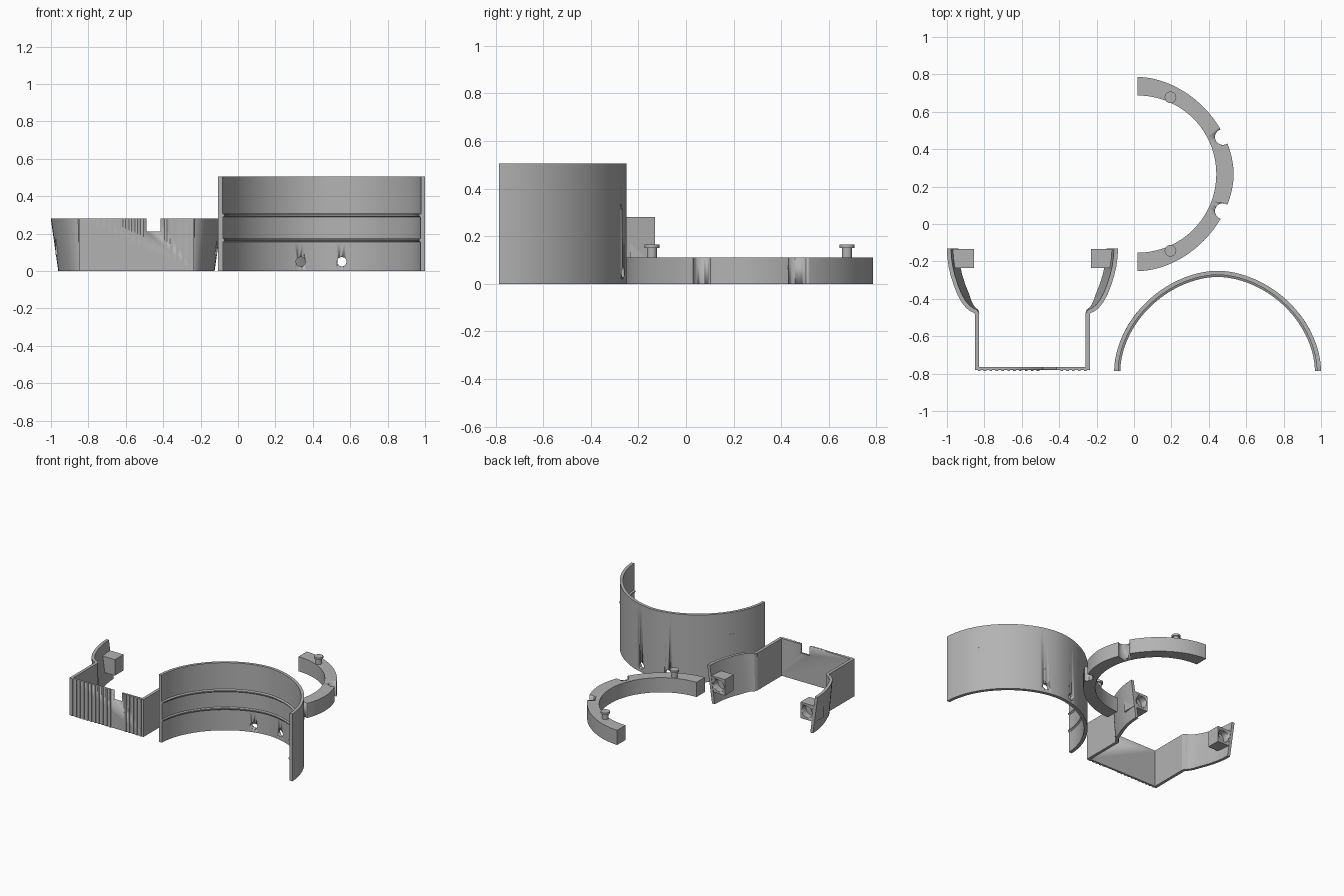
import bpy, bmesh, math

if "Cube" in bpy.data.objects:
    bpy.data.objects.remove(bpy.data.objects["Cube"])

grey = bpy.data.materials.new("plain grey")
grey.diffuse_color = (0.45, 0.45, 0.45, 1)
grey.use_nodes = True
grey.node_tree.nodes["Principled BSDF"].inputs["Base Color"].default_value = grey.diffuse_color


def finish(name, bm, smooth=True):
    bmesh.ops.remove_doubles(bm, verts=bm.verts, dist=1e-5)
    bmesh.ops.recalc_face_normals(bm, faces=bm.faces)
    me = bpy.data.meshes.new(name)
    bm.to_mesh(me)
    bm.free()
    me.materials.append(grey)
    ob = bpy.data.objects.new(name, me)
    bpy.context.collection.objects.link(ob)
    if smooth:
        bpy.ops.object.select_all(action='DESELECT')
        ob.select_set(True)
        bpy.context.view_layer.objects.active = ob
        bpy.ops.object.shade_smooth_by_angle(angle=math.radians(30))
    return ob


def loft(name, loops):
    """Closed solid through equal-length cross-sections, capped at both ends."""
    bm = bmesh.new()
    rows = [[bm.verts.new(p) for p in loop] for loop in loops]
    n = len(rows[0])
    for a, b in zip(rows, rows[1:]):
        for i in range(n):
            j = (i + 1) % n
            bm.faces.new((a[i], a[j], b[j], b[i]))
    bm.faces.new(rows[0])
    bm.faces.new(rows[-1][::-1])
    return finish(name, bm)


def box(name, x0, x1, y0, y1, z0, z1):
    return loft(name, [[(x0, y0, z), (x1, y0, z), (x1, y1, z), (x0, y1, z)] for z in (z0, z1)])


def rod(name, centre, r, length, axis='z'):
    """Cylinder starting at centre and running along +z or +y."""
    x, y, z = centre
    loops = []
    for d in (0, length):
        ring = [(r * math.cos(t * math.pi / 16), r * math.sin(t * math.pi / 16)) for t in range(32)]
        loops.append([(x + u, y + v, z + d) if axis == 'z' else (x + u, y + d, z + v) for u, v in ring])
    return loft(name, loops)


def cut(target, cutter):
    m = target.modifiers.new("cut", 'BOOLEAN')
    m.operation = 'DIFFERENCE'
    m.solver = 'EXACT'
    m.object = cutter
    bpy.context.view_layer.objects.active = target
    bpy.ops.object.modifier_apply(modifier=m.name)
    bpy.data.objects.remove(cutter, do_unlink=True)


def oval(a, b, t, n=1.85):
    """Point on a slightly pointed oval, t in radians."""
    c, s = math.cos(t), math.sin(t)
    f = lambda v: math.copysign(abs(v) ** (2 / n), v)
    return a * f(c), b * f(s)


# Tall half shell with two inner ribs
CX, CY = 0.447, -0.785
wall, rib = 0.022, 0.033
section = [(0, 0), (0, 0.505), (wall, 0.505), (wall, 0.308), (rib, 0.302), (rib, 0.295),
           (wall + .003, 0.288), (wall + .003, 0.175), (rib, 0.169), (rib, 0.162), (wall + .003, 0.154),
           (wall + .003, 0)]
loops = []
for i in range(73):
    t = math.pi * i / 72
    loop = []
    for d, z in section:
        x, y = oval(0.553 - d, 0.535 - d, t)
        loop.append((CX + x, CY + y, z))
    loops.append(loop)
shell = loft("half_shell", loops)
for x in (0.335, 0.555):
    cut(shell, rod("hole_cutter", (x, -0.5, 0.05), 0.025, 0.4, 'y'))

# Fine seam lines on the outside of the shell
for side in (0, 1):
    strips = []
    for i in range(9):
        t = math.radians(25 + i * 1.5)
        t = math.pi - t if side else t
        x, y = oval(0.5535, 0.5355, t)
        x2, y2 = oval(0.551, 0.533, t)
        strips.append([(CX + x, CY + y, .337), (CX + x, CY + y, .343),
                       (CX + x2, CY + y2, .343), (CX + x2, CY + y2, .337)])
    loft("shell_seam", strips)

# Half ring with two side notches
RX, RY = 0.02, 0.267
loops = []
for i in range(65):
    t = -math.pi / 2 + math.pi * i / 64
    ox, oy = oval(0.513, 0.519, t)
    ix, iy = 0.42 * math.cos(t), 0.42 * math.sin(t)
    loops.append([(RX + ix, RY + iy, 0), (RX + ox, RY + oy, 0),
                  (RX + ox, RY + oy, 0.11), (RX + ix, RY + iy, 0.11)])
ring = loft("half_ring", loops)
for s in (-1, 1):
    cut(ring, rod("notch_cutter", (0.475, RY + s * 0.198, -0.1), 0.042, 0.4))
    # Headed pegs on the ring
    y = RY + s * 0.41
    rod("peg_shaft", (0.195, y, 0.105), 0.021, 0.05)
    rod("peg_head", (0.195, y, 0.15), 0.031, 0.015)

# Bracket: square front and flared, leaning arms
BX = -0.543
path = [(0.307, -0.47), (0.312, -0.475), (0.330, -0.468), (0.355, -0.448), (0.378, -0.42),
        (0.400, -0.38), (0.420, -0.33), (0.436, -0.28), (0.448, -0.23), (0.455, -0.18), (0.458, -0.13)]
path[0] = (0.302, -0.49)
plate = box("bracket_front", BX - 0.307, BX + 0.307, -0.78, -0.765, 0, 0.28)
cut(plate, box("slot_cutter", -0.488, -0.415, -0.9, -0.7, 0.212, 0.4))
for s in (-1, 1):
    a, b = sorted((BX + s * 0.285, BX + s * 0.307))
    box("bracket_side", a, b, -0.78, -0.475, 0, 0.28)
    loops = []
    for i, (x, y) in enumerate(path):
        p, q = path[max(i - 1, 0)], path[min(i + 1, len(path) - 1)]
        dx, dy = q[0] - p[0], q[1] - p[1]
        k = 0.022 / math.hypot(dx, dy)
        lean = 0.04 * min(1, i / 5)
        nx, ny = -dy * k, dx * k
        if i == len(path) - 1:
            ny = 0
        loops.append([(BX + s * (x - lean), y, 0), (BX + s * x, y, 0.28),
                      (BX + s * (x + nx), y + ny, 0.28), (BX + s * (x + nx - lean), y + ny, 0)])
    loft("bracket_arm", loops)
    # Socket block with a round blind hole at the arm end
    a, b = sorted((BX + s * 0.313, BX + s * 0.432))
    block = box("socket_block", a, b, -0.235, -0.133, 0.085, 0.205)
    cut(block, rod("socket_cutter", (BX + s * 0.365, -0.185, 0.145), 0.043, 0.1, 'y'))

# Shallow grip ribs on the bracket front
for i in range(19):
    x = BX - 0.285 + i * 0.0315
    if not -0.51 < x < -0.40:
        box("grip_rib", x - 0.007, x + 0.007, -0.785, -0.779, 0, 0.28)
